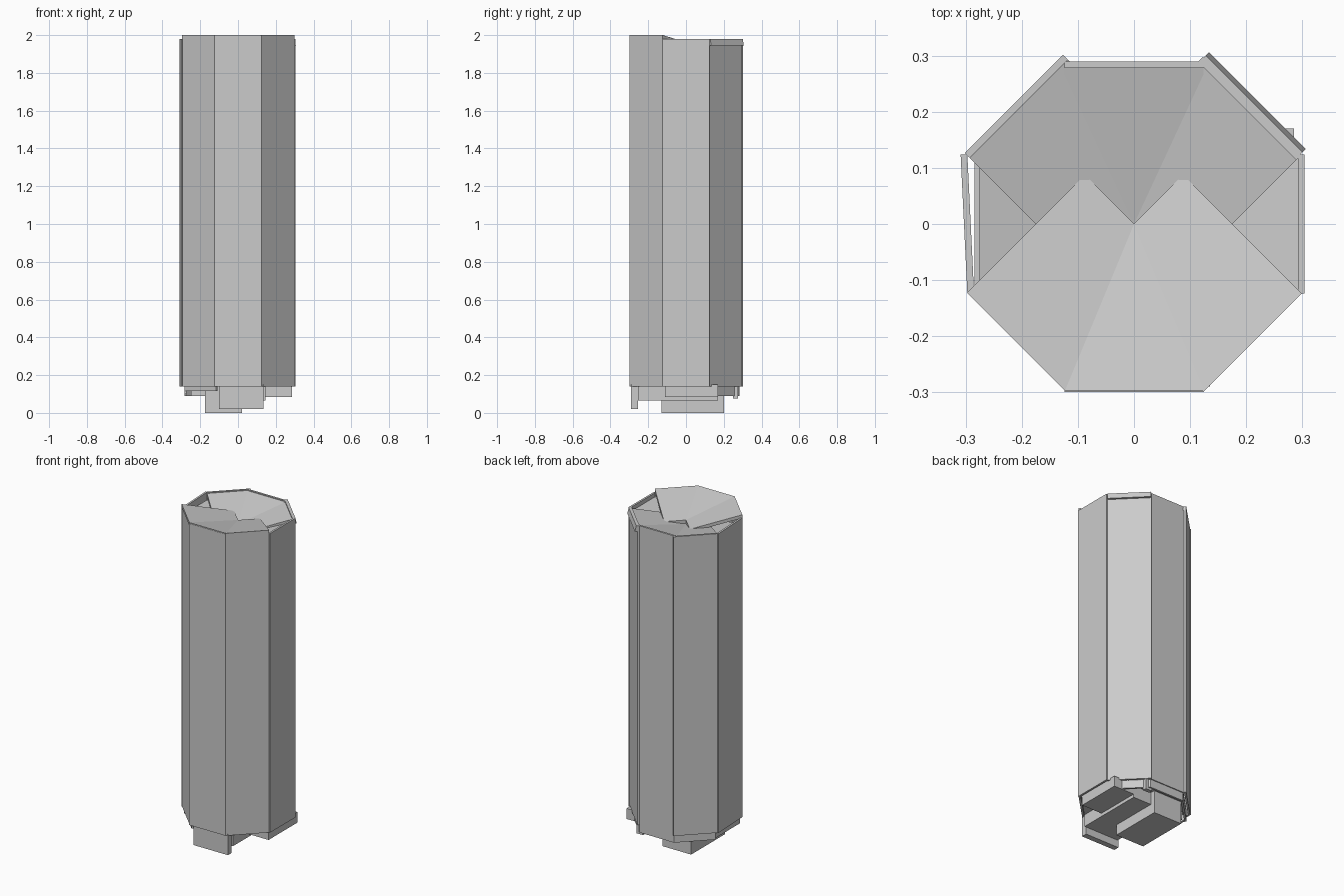
import bpy, bmesh
from math import sin, cos, radians
from mathutils import Vector

if "Cube" in bpy.data.objects:
    bpy.data.objects.remove(bpy.data.objects["Cube"])


def block(name, fn):
    """Cube whose corners (+-1) are mapped through fn(u, d, t) -> Vector."""
    bm = bmesh.new()
    bmesh.ops.create_cube(bm, size=2)
    for v in bm.verts:
        v.co = fn(*v.co)
    bmesh.ops.recalc_face_normals(bm, faces=bm.faces)
    me = bpy.data.meshes.new(name)
    bm.to_mesh(me)
    bm.free()
    ob = bpy.data.objects.new(name, me)
    bpy.context.collection.objects.link(ob)
    return ob


def facet_point(ang, along, out, z):
    a = radians(ang)
    return Vector((cos(a) * out - sin(a) * along, sin(a) * out + cos(a) * along, z))


def board(name, ang, out, half, z0, z1, thick=0.012, skew=0.0, lean=0.0):
    """Upright board on one facet; skew swings it, lean moves the top inward."""
    def fn(u, d, t):
        o = out - (thick if d < 0 else 0) + skew * u - (lean if t > 0 else 0)
        return facet_point(ang, u * half, o, z0 if t < 0 else z1)
    return block(name, fn)


def slab(name, ang, out, half, z, drop, thick=0.02):
    """Square top slab sloping down from a facet towards the axis."""
    def fn(u, d, t):
        top = z if d > 0 else z - drop
        return facet_point(ang, u * half, out if d > 0 else 0.0,
                           top if t > 0 else top - thick)
    return block(name, fn)


def box(name, x0, x1, y0, y1, z0, z1):
    return block(name, lambda a, b, c: Vector((x0 if a < 0 else x1,
                                               y0 if b < 0 else y1,
                                               z0 if c < 0 else z1)))


# facet: angle, wall distance, wall top, slab distance, slab height, slab drop, skew
facets = {
    "front":       (-90, 0.299, 1.995, 0.297, 2.000, 0.065, 0),
    "front_right": (-45, 0.299, 1.995, 0.299, 2.000, 0.065, 0),
    "right":       (0,   0.304, 1.980, 0.292, 1.955, 0.065, 0),
    "back_right":  (45,  0.297, 1.980, 0.290, 1.975, 0.065, 0),
    "back":        (90,  0.290, 1.980, 0.280, 1.975, 0.065, 0),
    "back_left":   (135, 0.303, 1.980, 0.290, 1.975, 0.065, 0),
    "left":        (180, 0.303, 1.980, 0.275, 1.950, 0.075, -0.006),
    "front_left":  (225, 0.295, 1.995, 0.297, 2.000, 0.065, 0),
}
for side, (ang, wd, wt, sd, sz, drop, skew) in facets.items():
    board(side + "_wall", ang, wd, 0.124, 0.14, wt, skew=skew)
    slab(side + "_top_slab", ang, sd, 0.124, sz, drop)

# Sloped trim on the back right rim
board("back_right_trim", 45, 0.311, 0.122, 1.945, 1.98, 0.014, lean=0.008)

# Skirt boards below the back and left walls
for side, ang, low in (("back_right", 45, 0.09), ("back", 90, 0.09),
                       ("back_left", 135, 0.09), ("left", 180, 0.10),
                       ("front_left", 225, 0.115)):
    board(side + "_skirt", ang, 0.284, 0.118, low, 0.15)

# Octagonal floor plate closing the shell
bpy.ops.mesh.primitive_cylinder_add(vertices=8, radius=0.308, depth=0.02,
                                    location=(0, 0, 0.15), rotation=(0, 0, radians(22.5)))
bpy.context.object.name = "floor_plate"

# Staggered blocks hanging from the underside
box("lowest_block", -0.175, 0.02, -0.13, 0.20, 0.0, 0.15)
box("front_foot_board", -0.10, 0.135, -0.29, -0.255, 0.02, 0.15)
box("middle_block", -0.095, 0.145, -0.255, 0.17, 0.065, 0.15)
box("right_block", 0.12, 0.285, -0.11, 0.17, 0.085, 0.15)
box("left_block", -0.25, -0.10, -0.12, 0.12, 0.09, 0.15)
box("back_peg", 0.10, 0.145, 0.25, 0.275, 0.075, 0.15)
